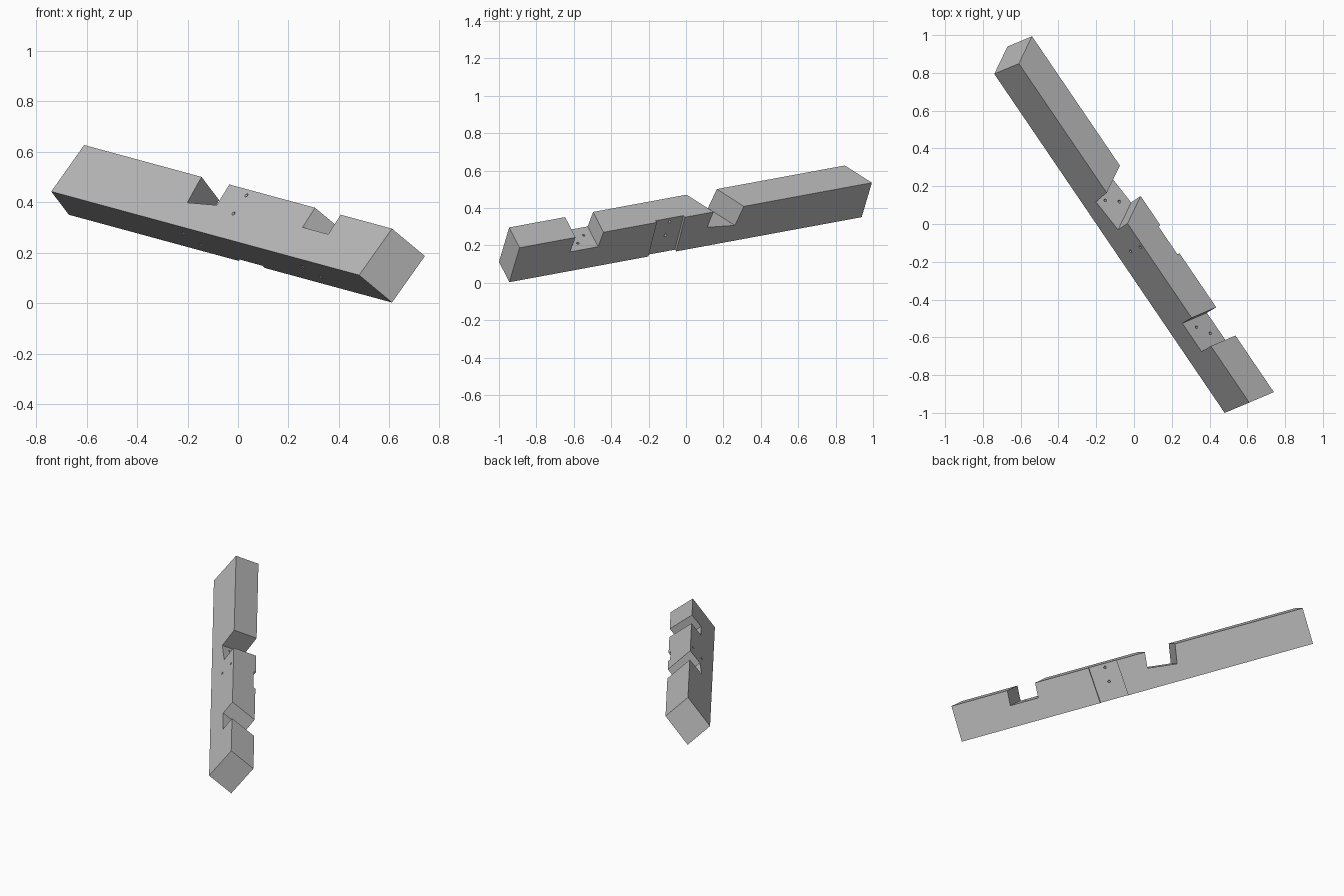
import bpy, bmesh
from mathutils import Vector, Matrix

cube = bpy.data.objects.get("Cube")
if cube:
    bpy.data.objects.remove(cube, do_unlink=True)

# Beam frame: x along the length, y up the section, z through the thickness
along = Vector((-0.556, 0.818, 0.151)).normalized()
up = Vector((0.558, 0.24, 0.794))
up = (up - along * up.dot(along)).normalized()
through = along.cross(up)
frame = Matrix((along, up, through)).transposed().to_4x4()
frame.translation = (0.48, -1.0, 0.112)

LENGTH, HEIGHT, THICK = 2.195, 0.232, 0.173
NEAR, FAR = -0.25, 0.38      # skew of the mitred cuts through the thickness
HOLE_RADIUS = 0.008

timber = bpy.data.materials.new("timber_grey")
timber.use_nodes = True
grey = (0.5, 0.5, 0.5, 1)
timber.diffuse_color = grey
timber.node_tree.nodes["Principled BSDF"].inputs["Base Color"].default_value = grey


def add_object(name, bm):
    bmesh.ops.recalc_face_normals(bm, faces=bm.faces)
    bm.transform(frame)
    mesh = bpy.data.meshes.new(name)
    bm.to_mesh(mesh)
    bm.free()
    mesh.materials.append(timber)
    obj = bpy.data.objects.new(name, mesh)
    bpy.context.collection.objects.link(obj)
    return obj


def add_prism(bm, profile, t0, t1):
    """Profile of (length, height, skew) carried through the thickness."""
    rings = [[bm.verts.new((s + k * t, h, t)) for s, h, k in profile] for t in (t0, t1)]
    for ring in rings:
        bm.faces.new(ring)
    n = len(profile)
    for i in range(n):
        j = (i + 1) % n
        bm.faces.new((rings[0][i], rings[0][j], rings[1][j], rings[1][i]))


def add_hole(bm, start, end):
    a, b = Vector(start), Vector(end)
    turn = (b - a).to_track_quat('Z', 'Y').to_matrix().to_4x4()
    bmesh.ops.create_cone(bm, cap_ends=True, segments=16, radius1=HOLE_RADIUS,
                          radius2=HOLE_RADIUS, depth=(b - a).length,
                          matrix=Matrix.Translation((a + b) / 2) @ turn)


def cut(target, cutter):
    cutter.hide_render = True
    mod = target.modifiers.new("cut", 'BOOLEAN')
    mod.operation = 'DIFFERENCE'
    mod.solver = 'EXACT'
    mod.object = cutter
    bpy.context.view_layer.objects.active = target
    bpy.ops.object.modifier_apply(modifier=mod.name)
    bpy.data.objects.remove(cutter, do_unlink=True)


# Beam with mitred ends and two angled notches in its upper edge
far_notch = [(1.358, HEIGHT, FAR), (1.335, 0.108, FAR), (1.148, 0.131, FAR), (1.16, HEIGHT, FAR)]
near_notch = [(0.549, HEIGHT, NEAR), (0.541, 0.136, NEAR), (0.358, 0.136, NEAR), (0.366, HEIGHT, NEAR)]
bm = bmesh.new()
add_prism(bm, [(0, 0, NEAR), (LENGTH, 0, FAR), (LENGTH, HEIGHT, FAR)]
          + far_notch + near_notch + [(0, HEIGHT, NEAR)], 0, THICK)
beam = add_object("notched_beam", bm)

# Shallow housing across the back
bm = bmesh.new()
add_prism(bm, [(0.87, -0.1, 0), (1.053, -0.1, 0), (1.034, 0.33, 0), (0.851, 0.33, 0)],
          THICK - 0.015, THICK + 0.1)
cut(beam, add_object("housing_cutter", bm))

# Fixing holes: two in each notch floor, two slanting through the housing
bm = bmesh.new()
for s, t in ((1.31, 0.053), (1.257, 0.118), (0.475, 0.063), (0.402, 0.116)):
    add_hole(bm, (s, -0.1, t), (s, 0.3, t))
for h in (0.115, 0.206):
    add_hole(bm, (1.031, h, -0.05), (0.931, h, 0.22))
cut(beam, add_object("hole_cutter", bm))
